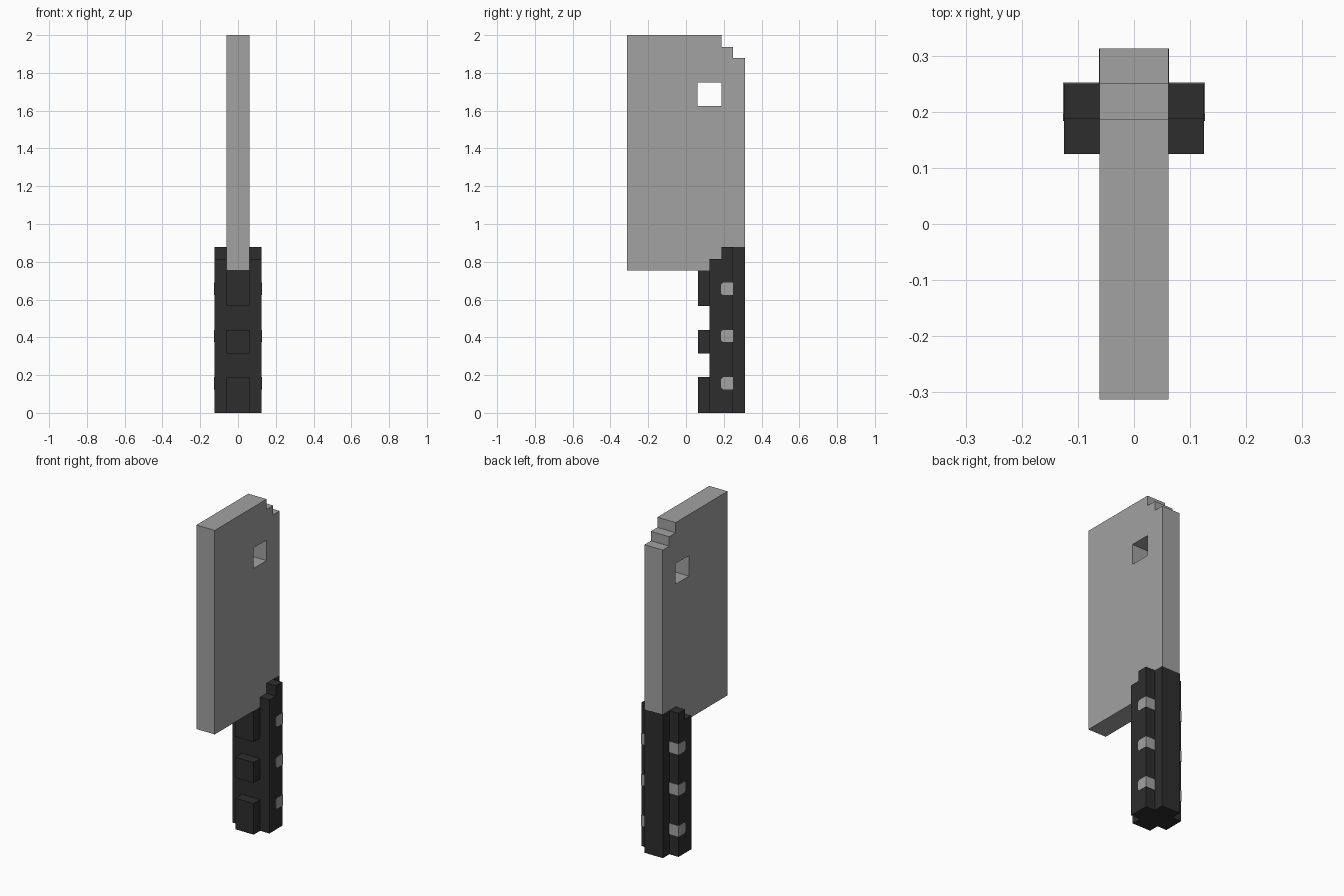
import bpy, bmesh, math
from mathutils import Matrix

cube = bpy.data.objects.get("Cube")
if cube:
    bpy.data.objects.remove(cube, do_unlink=True)


def material(name, value):
    m = bpy.data.materials.new(name)
    m.use_nodes = True
    color = (value, value, value, 1)
    m.diffuse_color = color
    bsdf = next(n for n in m.node_tree.nodes if n.type == 'BSDF_PRINCIPLED')
    bsdf.inputs["Base Color"].default_value = color
    return m


steel = material("steel grey", 0.36)
black = material("handle black", 0.027)

# Turns a flat (y, z) profile extruded along its normal into a slab across x
STAND_UP = Matrix.Rotation(math.pi / 2, 4, 'Z') @ Matrix.Rotation(math.pi / 2, 4, 'X')


def slab(name, outlines, half_width, mat, x=0.0):
    """Extrude closed (y, z) outlines across x; inner outlines become holes."""
    curve = bpy.data.curves.new(name + "_profile", 'CURVE')
    curve.dimensions = '2D'
    curve.fill_mode = 'BOTH'
    curve.extrude = half_width
    for pts in outlines:
        s = curve.splines.new('POLY')
        s.points.add(len(pts) - 1)
        for p, (y, z) in zip(s.points, pts):
            p.co = (y, z, 0, 1)
        s.use_cyclic_u = True
    temp = bpy.data.objects.new(name + "_temp", curve)
    bpy.context.scene.collection.objects.link(temp)
    bpy.context.view_layer.update()
    graph = bpy.context.evaluated_depsgraph_get()
    mesh = bpy.data.meshes.new_from_object(temp.evaluated_get(graph))
    bpy.data.objects.remove(temp, do_unlink=True)
    bpy.data.curves.remove(curve)

    bm = bmesh.new()
    bm.from_mesh(mesh)
    bmesh.ops.remove_doubles(bm, verts=bm.verts, dist=1e-5)
    bmesh.ops.recalc_face_normals(bm, faces=bm.faces)
    for f in bm.faces:
        f.smooth = False
        f.material_index = 0
    bm.transform(Matrix.Translation((x, 0, 0)) @ STAND_UP)
    bm.to_mesh(mesh)
    bm.free()
    mesh.name = name
    mesh.materials.clear()
    mesh.materials.append(mat)
    obj = bpy.data.objects.new(name, mesh)
    bpy.context.scene.collection.objects.link(obj)
    return obj


def rect(y0, y1, z0, z1):
    return [(y0, z0), (y1, z0), (y1, z1), (y0, z1)]


# Blade with stepped top corner and hanging hole
blade_outline = [(-0.3125, 0.755), (0.24, 0.755), (0.24, 0.875), (0.3125, 0.875),
                 (0.3125, 1.88), (0.25, 1.88), (0.25, 1.9375),
                 (0.1875, 1.9375), (0.1875, 2.0), (-0.3125, 2.0)]
slab("blade", [blade_outline, rect(0.06, 0.1875, 1.625, 1.75)], 0.0618, steel)

# Handle: wide grip with stepped top, and a narrow spine behind it
grip_outline = [(0.125, 0), (0.25, 0), (0.25, 0.877), (0.1875, 0.877),
                (0.1875, 0.815), (0.125, 0.815)]
slab("handle_grip", [grip_outline], 0.1245, black)
slab("handle_spine", [rect(0.25, 0.3125, 0, 0.877)], 0.0622, black)

# Finger ridges along the front of the handle
for i, (z0, z1) in enumerate([(0, 0.19), (0.315, 0.44), (0.565, 0.755)]):
    slab(f"finger_ridge_{i + 1}", [rect(0.0625, 0.125, z0, z1)], 0.0618, black)

# Rivets wrapping the rear corners of the grip, with clipped front corners
for side, sx in (("left", 1), ("right", -1)):
    for i in range(3):
        z = 0.157 + 0.25 * i
        h, c = 0.033, 0.012
        outline = [(0.184 + c, z - h), (0.252, z - h), (0.252, z + h),
                   (0.184 + c, z + h), (0.184, z + h - c), (0.184, z - h + c)]
        slab(f"rivet_{side}_{i + 1}", [outline], 0.032, steel, sx * 0.0945)
